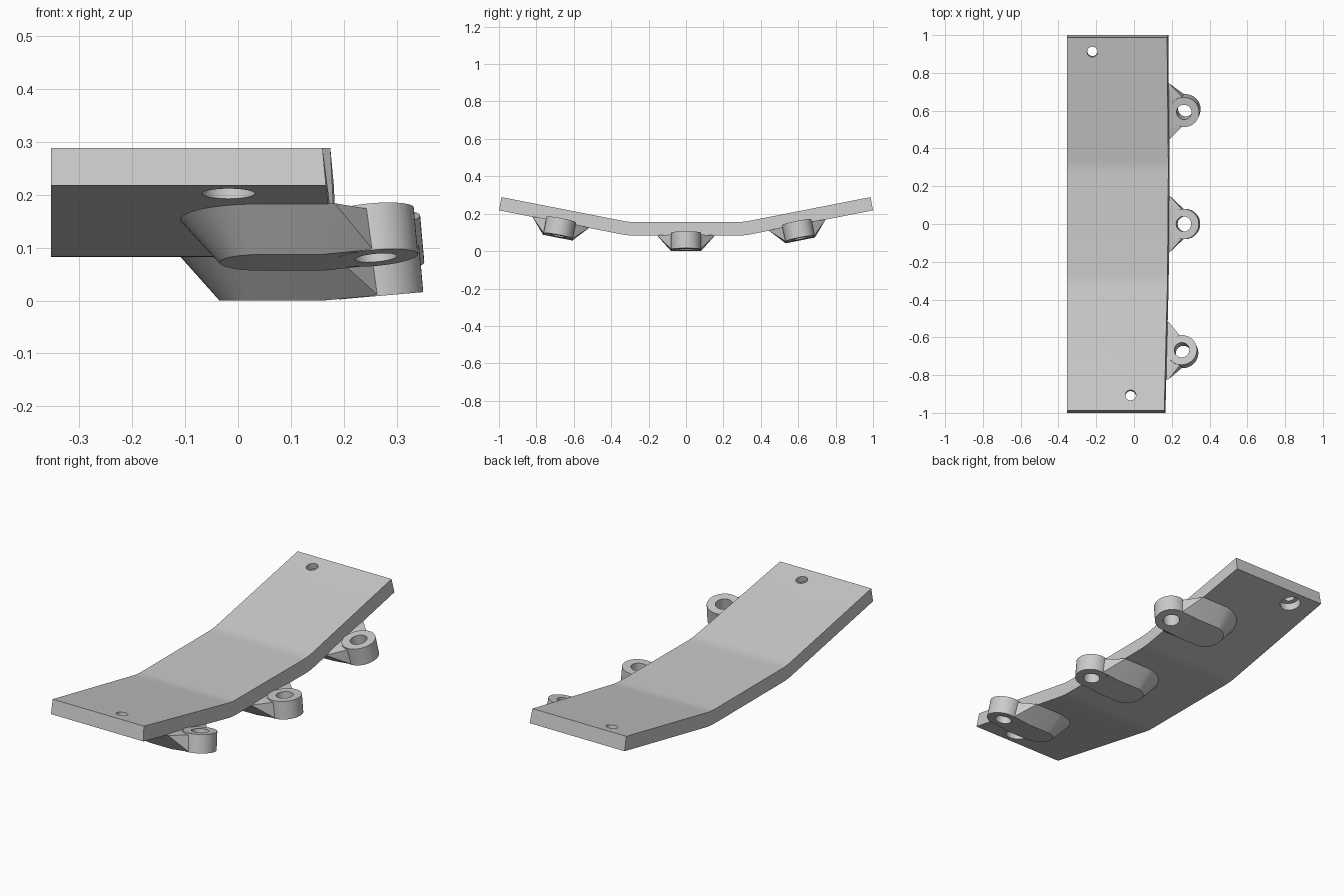
import bpy, bmesh, math
from mathutils import Vector, Matrix

if "Cube" in bpy.data.objects:
    bpy.data.objects.remove(bpy.data.objects["Cube"])

grey = bpy.data.materials.new("light_grey")
grey.use_nodes = True
grey.diffuse_color = (0.6, 0.6, 0.6, 1)
grey.node_tree.nodes["Principled BSDF"].inputs["Base Color"].default_value = (0.6, 0.6, 0.6, 1)

THICK, BASE, BEND = 0.072, 0.083, 0.31
SLOPE = math.atan2(0.135, 0.69)      # rise of the two outer wings


def make(name, bm):
    bmesh.ops.recalc_face_normals(bm, faces=bm.faces)
    mesh = bpy.data.meshes.new(name)
    bm.to_mesh(mesh)
    bm.free()
    mesh.materials.append(grey)
    ob = bpy.data.objects.new(name, mesh)
    bpy.context.collection.objects.link(ob)
    return ob


def cylinder(name, radius, depth, matrix):
    bm = bmesh.new()
    bmesh.ops.create_cone(bm, cap_ends=True, segments=48, radius1=radius,
                          radius2=radius, depth=depth, matrix=matrix)
    return make(name, bm)


def combine(ob, tool, operation):
    mod = ob.modifiers.new(operation, 'BOOLEAN')
    mod.operation, mod.object, mod.solver = operation, tool, 'EXACT'
    bpy.context.view_layer.objects.active = ob
    bpy.ops.object.modifier_apply(modifier=mod.name)
    bpy.data.objects.remove(tool)


def smooth(ob):
    bpy.ops.object.select_all(action='DESELECT')
    ob.select_set(True)
    bpy.context.view_layer.objects.active = ob
    bpy.ops.object.shade_smooth_by_angle(angle=math.radians(25))


def wing_frame(x, y):
    """Frame on the underside of the plate at (x, y)."""
    rise = max(abs(y) - BEND, 0) * math.tan(SLOPE)
    tilt = math.copysign(SLOPE, y) if rise else 0
    return Matrix.Translation((x, y, BASE + rise)) @ Matrix.Rotation(tilt, 4, 'X')


# Bent plate: rounded bends, with a slightly skewed right-hand edge
def half_profile(shift, z, end):
    corner = Vector((BEND - shift, z))
    a = corner - Vector((0.035, 0))
    b = corner + 0.035 * Vector((math.cos(SLOPE), math.sin(SLOPE)))
    arc = [a * (1 - t) ** 2 + corner * 2 * t * (1 - t) + b * t * t
           for t in [i / 6 for i in range(7)]]
    return arc + [Vector(end)]


def mirrored(half):
    return [Vector((-p.x, p.y)) for p in reversed(half)] + half


lower = mirrored(half_profile(0, BASE, (1.0, 0.218)))
upper = mirrored(half_profile(THICK * math.tan(SLOPE / 2), BASE + THICK,
                              (1 - THICK * math.sin(SLOPE), 0.218 + THICK * math.cos(SLOPE))))
outline = lower + upper[::-1]
bm = bmesh.new()
left_loop = [bm.verts.new((-0.354, p.x, p.y)) for p in outline]
right_loop = [bm.verts.new((0.186 + 0.0075 * p.x - 0.09 * (p.y - BASE), p.x, p.y)) for p in outline]
bm.faces.new(left_loop)
bm.faces.new(right_loop)
for i in range(len(outline)):
    j = (i + 1) % len(outline)
    bm.faces.new((left_loop[i], left_loop[j], right_loop[j], right_loop[i]))
plate = make("bent_plate", bm)

# Counterbored fixing holes, wide from below
for x, y in ((-0.018, -0.92), (-0.22, 0.925)):
    frame = wing_frame(x, y)
    combine(plate, cylinder("bore", 0.028, 0.4, frame), 'DIFFERENCE')
    combine(plate, cylinder("counterbore", 0.05, 0.08, frame), 'DIFFERENCE')
smooth(plate)


# Lugs: tapered body, tilted eye and through hole
def lug(name, y, eye_x):
    points = []
    for radius, z in ((0.155, 0.001), (0.08, -0.078), (0.08, -0.083)):
        for i in range(25):
            a = math.pi / 2 + math.pi * i / 24
            points.append((0.045 + radius * math.cos(a), radius * math.sin(a), z))
    for s in (-1, 1):
        points += [(0.183, s * 0.155, 0.001), (0.16, s * 0.08, -0.083),
                   (eye_x - 0.015, s * 0.077, 0.006), (eye_x - 0.005, s * 0.078, -0.073)]
    bm = bmesh.new()
    verts = [bm.verts.new(p) for p in points]
    hull = bmesh.ops.convex_hull(bm, input=verts)
    loose = {v for v in hull["geom_interior"] + hull["geom_unused"]
             if isinstance(v, bmesh.types.BMVert)}
    bmesh.ops.delete(bm, geom=list(loose), context='VERTS')
    body = make(name, bm)
    axis = Matrix.Translation((eye_x - 0.003, 0, -0.029)) @ Matrix.Rotation(math.radians(-5), 4, 'Y')
    combine(body, cylinder("eye", 0.08, 0.09, axis), 'UNION')
    combine(body, cylinder("eye_hole", 0.04, 0.4, axis), 'DIFFERENCE')
    body.data.transform(wing_frame(0, y))
    smooth(body)


lug("front_lug", -0.67, 0.26)
lug("middle_lug", 0.0, 0.27)
lug("back_lug", 0.595, 0.272)
